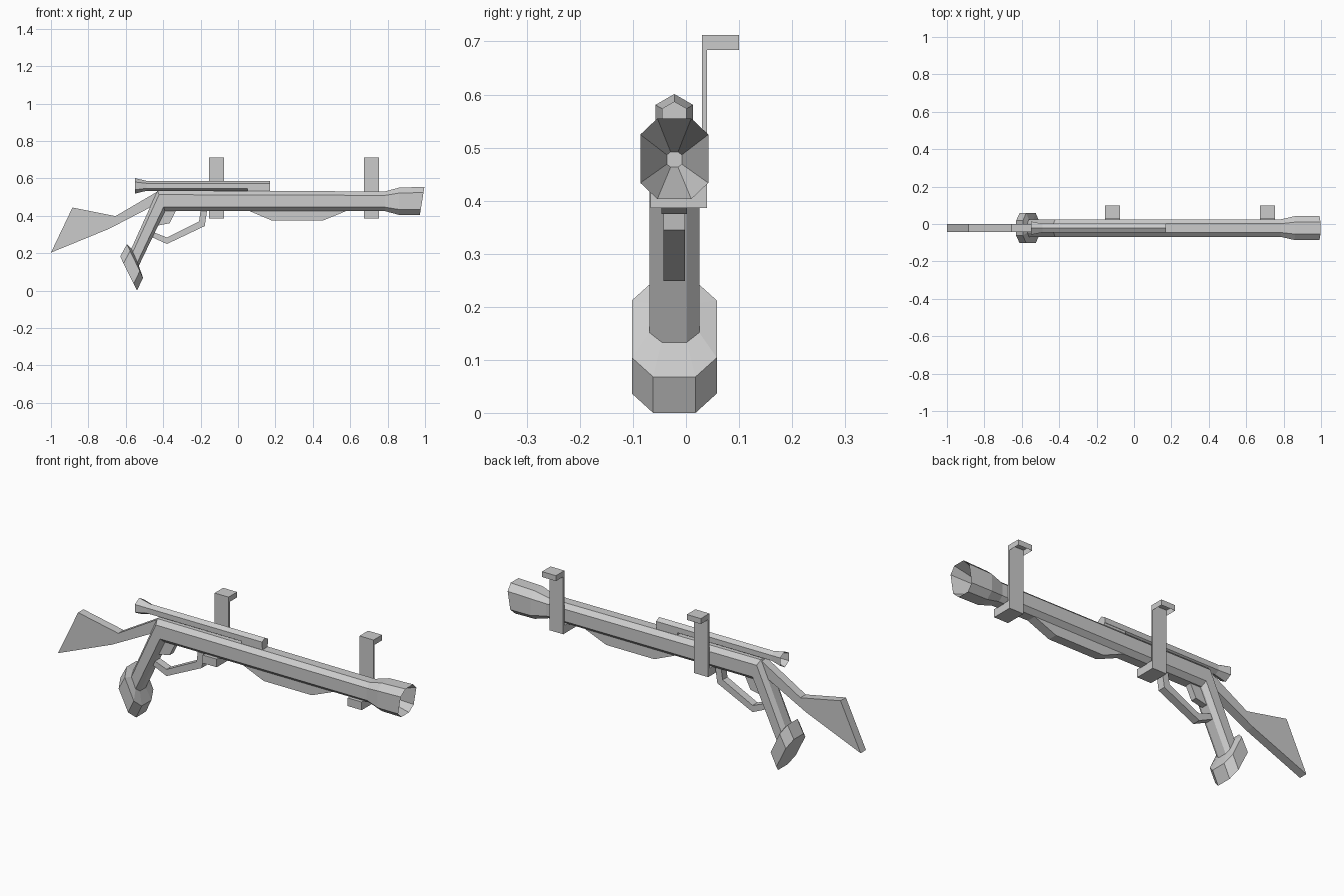
import bpy, bmesh, math
from mathutils import Vector

if "Cube" in bpy.data.objects:
    bpy.data.objects.remove(bpy.data.objects["Cube"])

YC = -0.022  # centre plane of the gun


def finish(name, bm):
    bmesh.ops.recalc_face_normals(bm, faces=bm.faces)
    me = bpy.data.meshes.new(name)
    bm.to_mesh(me)
    bm.free()
    ob = bpy.data.objects.new(name, me)
    bpy.context.collection.objects.link(ob)
    return ob


def loft(name, rings):
    """Skin a list of point rings and cap both ends."""
    bm = bmesh.new()
    loops = [[bm.verts.new(p) for p in r] for r in rings]
    n = len(loops[0])
    for a, b in zip(loops, loops[1:]):
        for i in range(n):
            j = (i + 1) % n
            bm.faces.new((a[i], a[j], b[j], b[i]))
    bm.faces.new(loops[0])
    bm.faces.new(loops[-1])
    return finish(name, bm)


def octagon(top, bottom, w):
    """Chamfered ring spanning two side-view points, half width w."""
    t, b = Vector((top[0], YC, top[1])), Vector((bottom[0], YC, bottom[1]))
    c, h = (t + b) / 2, (t - b) / 2
    shape = [(.5, 1), (1, .6), (1, -.6), (.5, -1),
             (-.5, -1), (-1, -.6), (-1, .6), (-.5, 1)]
    return [c + h * v + Vector((0, u * w, 0)) for u, v in shape]


def hexagon(x, z, r):
    return [(x, YC + r * math.sin(k * math.pi / 3), z + r * math.cos(k * math.pi / 3))
            for k in range(6)]


def plate(name, outline, y0, y1):
    """Extrude a side-view outline across y."""
    return loft(name, [[(x, y, z) for x, z in outline] for y in (y0, y1)])


def box(name, x0, x1, y0, y1, z0, z1):
    return plate(name, [(x0, z0), (x1, z0), (x1, z1), (x0, z1)], y0, y1)


# Barrel with flared hollow muzzle, bent grip and pommel
loft("barrel_and_grip", [octagon(*r) for r in [
    ((.80, .492), (.80, .463), .014),
    ((.997, .555), (.972, .403), .064),
    ((.86, .55), (.86, .405), .064),
    ((.785, .53), (.785, .425), .047),
    ((-.43, .535), (-.39, .425), .047),
    ((-.57, .225), (-.53, .133), .047),
    ((-.594, .248), (-.508, .068), .08),
    ((-.63, .182), (-.54, 0), .08)]])

# Sighting tube with flared eyepiece
loft("scope", [hexagon(*r) for r in [
    (-.50, .56, .022), (-.55, .56, .041), (-.49, .56, .027), (.17, .56, .027)]])
box("scope_mount", .05, .17, YC - .022, YC + .022, .52, .55)

# Shoulder stock
plate("stock", [(-1, .203), (-.885, .444), (-.655, .398), (-.43, .53),
                (-.43, .465), (-.69, .33)], YC - .022, YC + .022)

# Fore-end under the barrel
plate("fore_end", [(.05, .43), (.18, .375), (.455, .375), (.59, .43)], YC - .024, YC + .024)

# Trigger and guard
plate("trigger", [(-.42, .44), (-.33, .43), (-.365, .36), (-.44, .345)], YC - .016, YC + .016)
plate("trigger_guard", [
    (-.165, .43), (-.178, .345), (-.38, .249), (-.47, .29),
    (-.46, .315), (-.38, .284), (-.208, .37), (-.20, .43)], YC - .02, YC + .02)

# Two hanging brackets: foot, upright and hook with open underside
for tag, x in (("rear", -.115), ("front", .715)):
    x0, x1 = x - .04, x + .04
    box(tag + "_bracket_foot", x0, x1, -.067, .04, .386, .428)
    box(tag + "_bracket_upright", x0, x1, .03, .04, .386, .712)
    hook = box(tag + "_bracket_hook", x0, x1, .03, .10, .684, .712)
    bm = bmesh.new()
    bm.from_mesh(hook.data)
    bm.normal_update()
    bmesh.ops.delete(bm, geom=[f for f in bm.faces if f.normal.z < -.9], context='FACES')
    bm.to_mesh(hook.data)
    bm.free()
